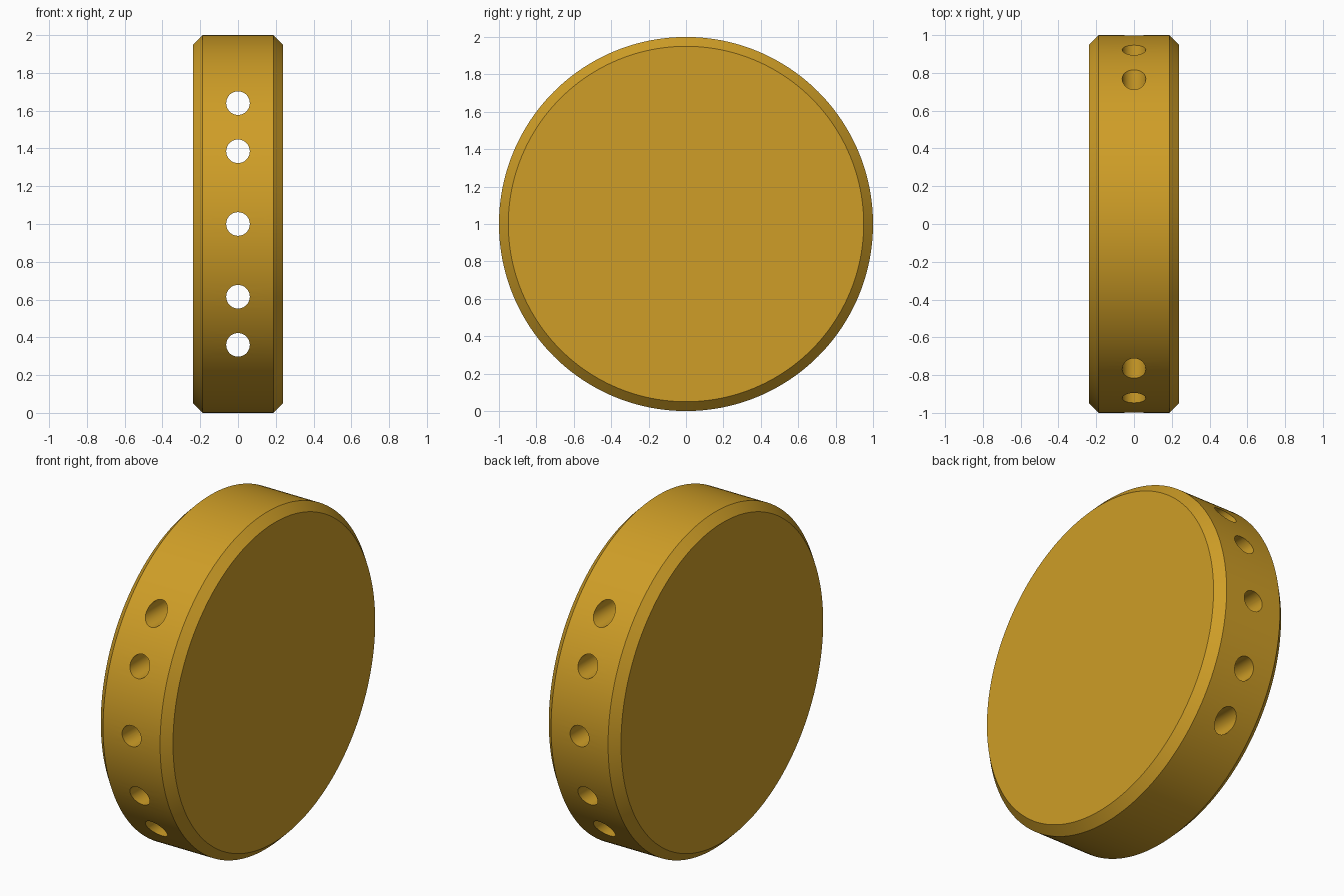
import bpy, bmesh, math
from mathutils import Matrix

if "Cube" in bpy.data.objects:
    bpy.data.objects.remove(bpy.data.objects["Cube"])

R, HALF_W, CHAMFER = 1.0, 0.2375, 0.05
HOLE_R = 0.0625
HOLE_Z = (-0.64, -0.385, 0.0, 0.385, 0.64)


def mesh_object(name, bm):
    mesh = bpy.data.meshes.new(name)
    bm.to_mesh(mesh)
    bm.free()
    obj = bpy.data.objects.new(name, mesh)
    bpy.context.collection.objects.link(obj)
    return obj


# Chamfered disc: half profile spun around the x axis
bm = bmesh.new()
SEG = 192
profile = [(-HALF_W, R - CHAMFER), (-HALF_W + CHAMFER, R),
           (HALF_W - CHAMFER, R), (HALF_W, R - CHAMFER)]
rings = []
for x, r in profile:
    rings.append([bm.verts.new((x, r * math.cos(2 * math.pi * i / SEG),
                                1 + r * math.sin(2 * math.pi * i / SEG)))
                  for i in range(SEG)])
for a, b in zip(rings, rings[1:]):
    for i in range(SEG):
        j = (i + 1) % SEG
        bm.faces.new((a[i], a[j], b[j], b[i]))
bm.faces.new(rings[0])
bm.faces.new(rings[-1])
bmesh.ops.recalc_face_normals(bm, faces=bm.faces)
disc = mesh_object("drilled_disc", bm)

# Row of straight holes running front to back
bm = bmesh.new()
for z in HOLE_Z:
    bmesh.ops.create_cone(
        bm, cap_ends=True, segments=48, radius1=HOLE_R, radius2=HOLE_R, depth=2.4,
        matrix=Matrix.Translation((0, 0, 1 + z)) @ Matrix.Rotation(math.pi / 2, 4, 'X'))
cutter = mesh_object("hole_cutter", bm)
cutter.hide_render = True

# Drill the disc
mod = disc.modifiers.new("holes", 'BOOLEAN')
mod.operation = 'DIFFERENCE'
mod.solver = 'EXACT'
mod.object = cutter
bpy.context.view_layer.objects.active = disc
disc.select_set(True)
bpy.ops.object.modifier_apply(modifier=mod.name)
bpy.data.objects.remove(cutter)
bpy.ops.object.shade_smooth_by_angle(angle=math.radians(30))

# Golden finish
gold = bpy.data.materials.new("gold")
gold.diffuse_color = (0.62, 0.34, 0.02, 1)
gold.use_nodes = True
gold.node_tree.nodes["Principled BSDF"].inputs["Base Color"].default_value = gold.diffuse_color
disc.data.materials.clear()
disc.data.materials.append(gold)
for p in disc.data.polygons:
    p.material_index = 0
